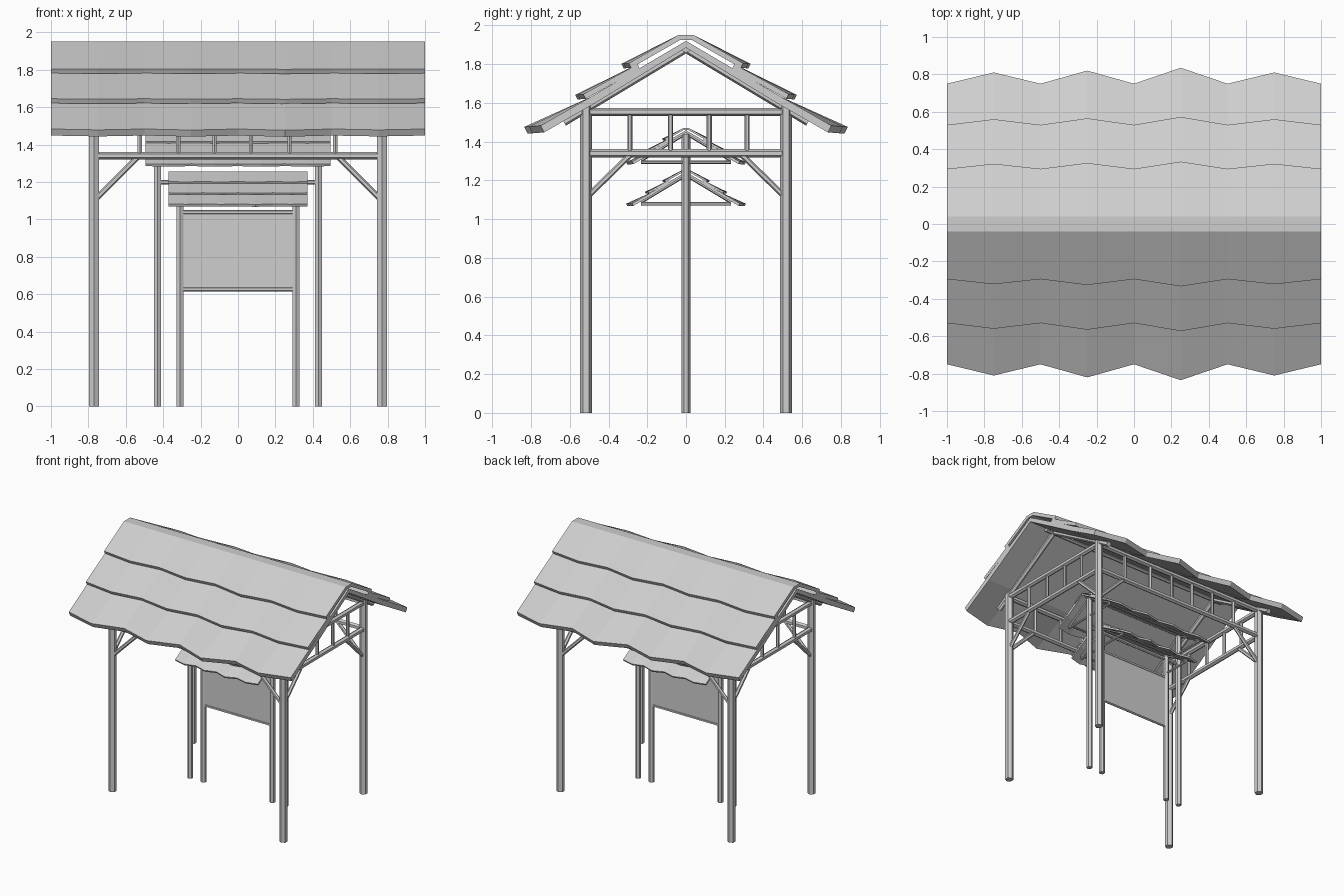
import bpy, bmesh, math
from mathutils import Vector

cube = bpy.data.objects.get("Cube")
if cube:
    bpy.data.objects.remove(cube, do_unlink=True)

grey = bpy.data.materials.new("plain_grey")
grey.use_nodes = True
colour = (0.62, 0.62, 0.62, 1)
grey.diffuse_color = colour
grey.node_tree.nodes["Principled BSDF"].inputs["Base Color"].default_value = colour


def finish(name, bm):
    bmesh.ops.recalc_face_normals(bm, faces=bm.faces)
    mesh = bpy.data.meshes.new(name)
    bm.to_mesh(mesh)
    bm.free()
    mesh.materials.append(grey)
    obj = bpy.data.objects.new(name, mesh)
    bpy.context.collection.objects.link(obj)
    return obj


def pole(name, a, b, radius):
    """Six-sided pole between two points."""
    a, b = Vector(a), Vector(b)
    bm = bmesh.new()
    bmesh.ops.create_cone(bm, cap_ends=True, segments=6, radius1=radius,
                          radius2=radius, depth=(b - a).length)
    turn = (b - a).to_track_quat('Z', 'Y').to_matrix().to_4x4()
    bm.transform(turn)
    bmesh.ops.translate(bm, verts=bm.verts, vec=(a + b) / 2)
    return finish(name, bm)


def box(name, centre, size):
    bm = bmesh.new()
    bmesh.ops.create_cube(bm, size=1)
    bmesh.ops.scale(bm, verts=bm.verts, vec=size)
    bmesh.ops.translate(bm, verts=bm.verts, vec=centre)
    return finish(name, bm)


# Uneven eave: how far each column of a roof layer sticks out
RAGGED = [0, 0.06, 0, 0.07, 0, 0.085, 0, 0.06, 0]
# Roof layers as (y, z) below the ridge, thickness, raggedness
LAYERS = {
    "top": ([(0, 0), (0.04, 0), (0.295, -0.145)], 0.024, 0.45),
    "middle": ([(0.25, -0.15), (0.53, -0.305)], 0.024, 0.5),
    "base": ([(0, -0.03), (0.49, -0.318), (0.75, -0.467)], 0.035, 1.0),
}


def roof(name, half_length, scale, ridge_z):
    """Gabled roof of three overlapping ragged layers on each slope."""
    for side, label in ((-1, "front"), (1, "back")):
        for layer, (line, thick, ragged) in LAYERS.items():
            bm = bmesh.new()
            rings = []
            for i, out in enumerate(RAGGED):
                x = half_length * (i / 4 - 1)
                top = list(line)
                ey, ez = top[-1]
                top[-1] = (ey + out * ragged, ez - out * ragged * 0.08)
                low = [(max(0, y - thick * 0.5), z - thick) for y, z in top]
                section = top + low[::-1]
                rings.append([bm.verts.new((x, side * y * scale, ridge_z + z * scale))
                              for y, z in section])
            for r, s in zip(rings, rings[1:]):
                n = len(r)
                for k in range(n):
                    bm.faces.new((r[k], r[(k + 1) % n], s[(k + 1) % n], s[k]))
            bm.faces.new(rings[0])
            bm.faces.new(rings[-1])
            finish(f"{name}_{label}_{layer}_layer", bm)


def rafters(name, half_x, scale, ridge_z, radius):
    """Ridge pole and a pair of rafters at each end."""
    z0, z1, y = ridge_z - 0.072 * scale, ridge_z - 0.45 * scale, 0.63 * scale
    pole(name + "_ridge_pole", (-half_x * 1.1, 0, z0), (half_x * 1.1, 0, z0), radius)
    for x in (-half_x, half_x):
        for s in (-1, 1):
            pole(name + "_rafter", (x, 0, z0), (x, s * y, z1), radius)
    return y, z1


# Main shelter: roof, corner posts
PX, PY = 0.77, 0.515
roof("main_roof", 1.0, 1.0, 1.95)
rafters("main", PX, 1.0, 1.95, 0.02)
for x in (-PX, PX):
    for y in (-PY, PY):
        pole("corner_post", (x, y, 0), (x, y, 1.6), 0.031)

# Railing-like trusses on all four sides, with diagonal braces
LOW, HIGH = 1.34, 1.553
for s in (-1, 1):
    for z in (LOW, HIGH):
        pole("long_beam", (-PX, s * PY, z), (PX, s * PY, z), 0.021)
        pole("end_beam", (s * PX, -PY, z), (s * PX, PY, z), 0.021)
    for x in (-0.525, -0.32, -0.125, 0.07, 0.275, 0.52):
        pole("long_truss_upright", (x, s * PY, LOW), (x, s * PY, HIGH), 0.013)
    for y in (-0.29, -0.08, 0.12, 0.315):
        pole("end_truss_upright", (s * PX, y, LOW), (s * PX, y, HIGH), 0.013)
    for t in (-1, 1):
        pole("long_brace", (t * 0.76, s * PY, 1.11), (t * 0.53, s * PY, LOW), 0.015)
        pole("end_brace", (s * PX, t * 0.505, 1.12), (s * PX, t * 0.28, LOW), 0.015)


def gate(name, post_x, roof_half, ridge_z, radius):
    """Two posts carrying a small roof with its own frame."""
    scale = 0.37
    roof(name + "_roof", roof_half, scale, ridge_z)
    y, z = rafters(name, post_x, scale, ridge_z, 0.009)
    for x in (-post_x, post_x):
        pole(name + "_post", (x, 0, 0), (x, 0, ridge_z - 0.03), radius)
        pole(name + "_tie", (x, -y, z - 0.01), (x, y, z - 0.01), 0.009)
    for s in (-1, 1):
        pole(name + "_purlin", (-post_x, s * y * 0.92, z), (post_x, s * y * 0.92, z), 0.007)


# Nested inner gates
gate("outer_gate", 0.43, 0.495, 1.47, 0.022)
pole("outer_gate_crossbar", (-0.43, 0, 1.198), (0.43, 0, 1.198), 0.013)
gate("inner_gate", 0.31, 0.372, 1.255, 0.022)

# Notice board between the inner posts
box("notice_board", (0, 0, 0.83), (0.585, 0.016, 0.41))
for z in (0.627, 1.037):
    pole("board_rail", (-0.31, 0, z), (0.31, 0, z), 0.013)
